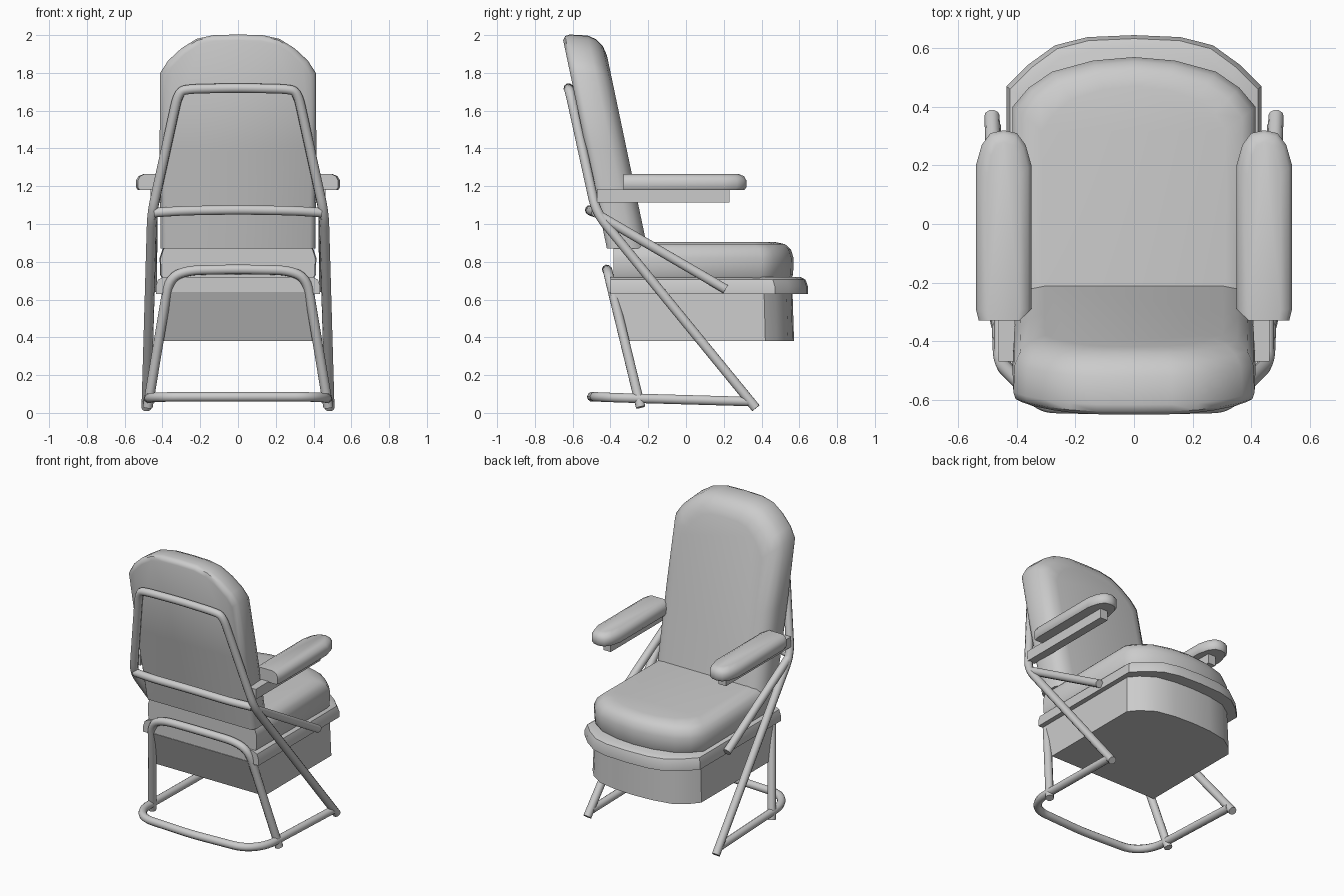
import bpy, bmesh
from mathutils import Vector

cube = bpy.data.objects.get("Cube")
if cube:
    bpy.data.objects.remove(cube, do_unlink=True)

grey = bpy.data.materials.new("plain grey")
grey.use_nodes = True
grey.diffuse_color = (0.6, 0.6, 0.6, 1)
grey.node_tree.nodes["Principled BSDF"].inputs["Base Color"].default_value = (0.6, 0.6, 0.6, 1)


def add_object(name, mesh, angle):
    """Link a mesh, colour it and shade it smooth below the given angle."""
    obj = bpy.data.objects.new(name, mesh)
    bpy.context.collection.objects.link(obj)
    mesh.materials.clear()
    mesh.materials.append(grey)
    bpy.ops.object.select_all(action='DESELECT')
    obj.select_set(True)
    bpy.context.view_layer.objects.active = obj
    bpy.ops.object.shade_smooth_by_angle(angle=angle)
    return obj


def loft(name, half, layers, place, angle=0.8):
    """Stack a mirrored half outline (x, v) in layers (height, inset).
    Insets pull the sides and far end in; the near end stays put."""
    outline = half + [(-x, v) for x, v in reversed(half) if x > 0]
    width = max(x for x, v in half)
    near, far = min(v for x, v in half), max(v for x, v in half)
    bm = bmesh.new()
    rings = []
    for h, inset in layers:
        sx, sv = 1 - inset / width, 1 - inset / (far - near)
        rings.append([bm.verts.new(place(x * sx, near + (v - near) * sv, h))
                      for x, v in outline])
    n = len(outline)
    for a, b in zip(rings, rings[1:]):
        for i in range(n):
            j = (i + 1) % n
            bm.faces.new((a[i], a[j], b[j], b[i]))
    bm.faces.new(rings[0])
    bm.faces.new(rings[-1])
    bmesh.ops.recalc_face_normals(bm, faces=bm.faces)
    mesh = bpy.data.meshes.new(name)
    bm.to_mesh(mesh)
    bm.free()
    return add_object(name, mesh, angle)


def tube(name, corners, radius=0.026, fillet=0.08):
    """Bent pipe through the corners, each bend rounded off."""
    pts = [Vector(c) for c in corners]
    path = [pts[0]]
    for a, b, c in zip(pts, pts[1:], pts[2:]):
        p = b + (a - b).normalized() * min(fillet, (a - b).length / 2)
        q = b + (c - b).normalized() * min(fillet, (c - b).length / 2)
        for k in range(6):
            t = k / 5
            path.append(p * (1 - t) ** 2 + b * 2 * t * (1 - t) + q * t * t)
    path.append(pts[-1])
    curve = bpy.data.curves.new(name, 'CURVE')
    curve.dimensions = '3D'
    curve.bevel_depth = radius
    curve.bevel_resolution = 3
    curve.use_fill_caps = True
    spline = curve.splines.new('POLY')
    spline.points.add(len(path) - 1)
    for point, co in zip(spline.points, path):
        point.co = (*co, 1)
    temp = bpy.data.objects.new(name + " path", curve)
    bpy.context.collection.objects.link(temp)
    graph = bpy.context.evaluated_depsgraph_get()
    mesh = bpy.data.meshes.new_from_object(temp.evaluated_get(graph))
    bpy.data.objects.remove(temp, do_unlink=True)
    return add_object(name, mesh, 0.8)


def mirrored(half):
    """Complete a half path that runs from the left side to the middle."""
    return half + [(-x, y, z) for x, y, z in reversed(half) if x > 0]


def flat(x, v, h):
    return (x, v, h)


def reclined(x, v, h):
    return (x, h - 0.21 * (v - 0.9), v)


def slanted_rear(x, v, h):
    return (x, v + (0.1 * (0.63 - h) / 0.25 if v < 0 else 0), h)


# Backrest cushion, leaning to the rear
loft("backrest",
     [(0.41, 0.87), (0.415, 1.4), (0.412, 1.8), (0.37, 1.865), (0.3, 1.93),
      (0.22, 1.98), (0.13, 2.0), (0, 2.003)],
     [(-0.425, 0.03), (-0.41, 0.008), (-0.385, 0), (-0.29, 0.005),
      (-0.25, 0.025), (-0.222, 0.06), (-0.21, 0.11)], reclined)

# Seat cushion, seat tray and box below
loft("seat_cushion",
     [(0.41, -0.385), (0.415, 0.4), (0.36, 0.465), (0.28, 0.52),
      (0.14, 0.558), (0, 0.57)],
     [(0.7, 0.02), (0.73, 0.003), (0.82, 0), (0.865, 0.015),
      (0.893, 0.045), (0.905, 0.1)], flat)
loft("seat_tray",
     [(0.435, -0.4), (0.435, 0.47), (0.36, 0.545), (0.27, 0.61),
      (0.16, 0.638), (0, 0.645)],
     [(0.63, 0), (0.67, 0), (0.705, 0.012), (0.72, 0.04)], flat, 0.5)
loft("seat_box",
     [(0.41, -0.4), (0.41, 0.42), (0.36, 0.48), (0.27, 0.54),
      (0.14, 0.565), (0, 0.572)],
     [(0.38, 0), (0.64, 0.008)], slanted_rear, 0.5)

# Main frame: front legs rising into the hoop behind the backrest
tube("main_frame", mirrored([(0.485, 0.37, 0.025), (0.455, -0.475, 1.06),
                             (0.315, -0.615, 1.7), (0.26, -0.622, 1.715),
                             (0, -0.622, 1.72)]))
tube("back_crossbar", mirrored([(0.44, -0.475, 1.06), (0.3, -0.505, 1.07),
                                (0, -0.51, 1.075)]))

# Rear leg hoop and floor rail
tube("rear_legs", mirrored([(0.478, -0.24, 0.03), (0.365, -0.405, 0.71),
                            (0.27, -0.415, 0.755), (0, -0.42, 0.76)]))
tube("floor_rail", mirrored([(0.48, 0.34, 0.06), (0.47, -0.36, 0.08),
                             (0.38, -0.48, 0.085), (0, -0.5, 0.085)]))

# Armrests and diagonal braces on both sides
for side, s in (("left", 1), ("right", -1)):
    loft(side + "_armrest_pad",
         [(0.085, -0.33), (0.095, -0.29), (0.095, 0.2), (0.075, 0.27),
          (0.045, 0.31), (0, 0.32)],
         [(1.18, 0.01), (1.195, 0), (1.23, 0), (1.252, 0.012), (1.265, 0.04)],
         lambda x, v, h: (s * 0.445 + x, v, h))
    loft(side + "_armrest_support",
         [(0.028, -0.47), (0.028, 0.23)], [(1.115, 0), (1.185, 0)],
         lambda x, v, h: (s * 0.435 + x, v, h), 0.5)
    tube(side + "_brace", [(s * 0.452, -0.46, 1.045), (s * 0.455, 0.21, 0.655)])
